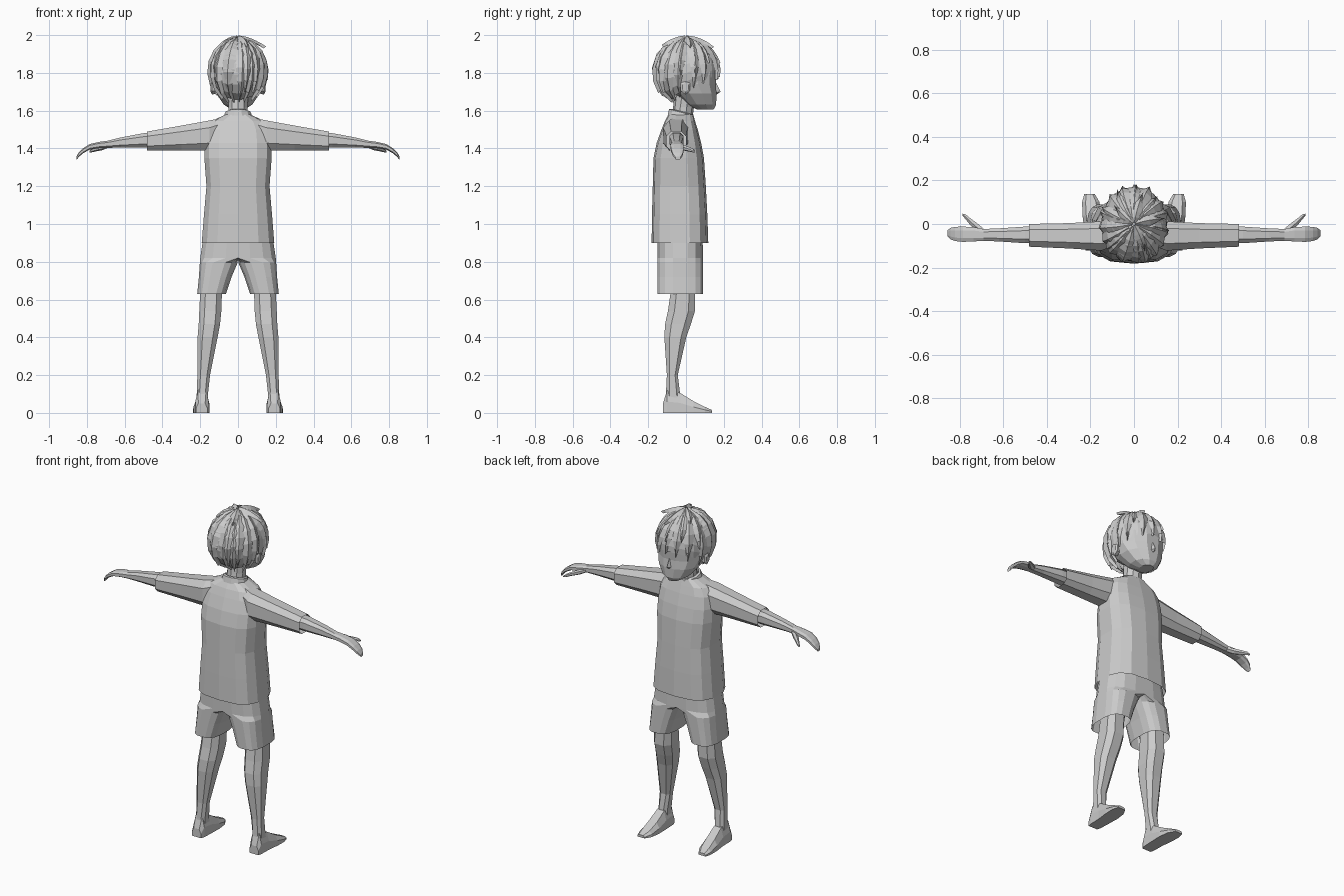
import bpy, bmesh, math, random
from mathutils import Vector

if "Cube" in bpy.data.objects:
    bpy.data.objects.remove(bpy.data.objects["Cube"])

random.seed(4)
clay = bpy.data.materials.new("light grey")
clay.diffuse_color = (0.6, 0.6, 0.6, 1)
clay.use_nodes = True
clay.node_tree.nodes["Principled BSDF"].inputs["Base Color"].default_value = clay.diffuse_color


def finish(name, bm, mirror=False, smooth=None):
    bmesh.ops.remove_doubles(bm, verts=bm.verts, dist=0.0005)
    bmesh.ops.recalc_face_normals(bm, faces=bm.faces)
    me = bpy.data.meshes.new(name)
    bm.to_mesh(me)
    bm.free()
    me.materials.append(clay)
    ob = bpy.data.objects.new(name, me)
    bpy.context.collection.objects.link(ob)
    if mirror:
        ob.modifiers.new("mirror", "MIRROR").use_clip = True
    return ob


def loft(name, rings, axis="z", n=10, power=0.75, caps=True, mirror=False, clamp=False, tilt=0):
    """Skin rings given as (position on axis, a min, a max, b min, b max)."""
    bm = bmesh.new()
    loops = []
    for t, a0, a1, b0, b1 in rings:
        loop = []
        for i in range(n):
            w = 2 * math.pi * (i + 0.5) / n
            c, s = math.cos(w), math.sin(w)
            k = math.cos(math.pi / n) ** power
            c = math.copysign(abs(c) ** power, c) / k
            s = math.copysign(abs(s) ** power, s)
            a = (a0 + a1) / 2 + (a1 - a0) / 2 * c
            b = (b0 + b1) / 2 + (b1 - b0) / 2 * s
            if clamp:
                a = max(a, 0)
            loop.append(bm.verts.new((a, b, t + tilt * b) if axis == "z" else (t, a, b)))
        loops.append(loop)
    for lo, hi in zip(loops, loops[1:]):
        for i in range(n):
            j = (i + 1) % n
            bm.faces.new((lo[i], lo[j], hi[j], hi[i]))
    if caps:
        bm.faces.new(loops[0])
        bm.faces.new(loops[-1])
    if clamp:  # open the centre seam
        seam = [f for f in bm.faces if all(v.co.x < 1e-4 for v in f.verts)]
        bmesh.ops.delete(bm, geom=seam, context="FACES")
    return finish(name, bm, mirror)


# Shirt body, collar and sleeves
loft("shirt", [
    (0.90, -.192, .192, -.182, .118), (1.05, -.18, .18, -.18, .113),
    (1.20, -.167, .167, -.176, .105), (1.35, -.178, .178, -.172, .095),
    (1.43, -.178, .178, -.155, .08), (1.50, -.168, .168, -.13, .062),
    (1.545, -.14, .14, -.112, .048), (1.58, -.065, .065, -.092, .038)],
    n=14, power=0.7, caps=False)
loft("collar", [(1.55, -.078, .078, -.10, .045), (1.585, -.066, .066, -.092, .042),
                (1.59, -.055, .055, -.08, .032)], n=12, power=1, caps=False, tilt=-0.25)
loft("sleeve", [
    (.05, -.085, .02, 1.46, 1.572), (.15, -.122, .012, 1.385, 1.553),
    (.30, -.112, .004, 1.385, 1.525), (.482, -.104, 0, 1.385, 1.492)],
    axis="x", n=8, caps=False, mirror=True)

# Shorts with open hems and a shared centre seam
loft("shorts", [
    (.63, .064, .216, -.152, .092), (.72, .034, .207, -.152, .092),
    (.795, .002, .202, -.152, .092), (.82, -.2, .2, -.152, .092),
    (.90, -.188, .188, -.152, .09), (1.0, -.165, .165, -.145, .085)],
    n=16, power=0.7, caps=False, mirror=True, clamp=True)

# Legs
loft("leg", [
    (.03, .158, .222, -.115, -.02), (.11, .158, .218, -.108, -.03),
    (.20, .148, .215, -.103, -.042), (.40, .108, .214, -.118, .005),
    (.47, .095, .208, -.115, .03), (.54, .088, .205, -.1, .052),
    (.64, .085, .2, -.085, .052), (.80, .06, .19, -.11, .06)],
    n=8, mirror=True)

# Foot: wedge from the heel to a thin toe
bm = bmesh.new()
sections = [(-.122, .162, .222, .05), (-.10, .155, .226, .12), (-.03, .152, .228, .105),
            (.04, .15, .236, .062), (.10, .158, .238, .032), (.138, .18, .228, .015)]
prev = None
for y, x0, x1, h in sections:
    m = (x1 - x0) * 0.2
    cur = [bm.verts.new(p) for p in ((x0, y, 0), (x1, y, 0), (x1, y, h * .5),
                                     (x1 - m, y, h), (x0 + m, y, h), (x0, y, h * .5))]
    if prev:
        for i in range(6):
            j = (i + 1) % 6
            bm.faces.new((prev[i], prev[j], cur[j], cur[i]))
    else:
        bm.faces.new(cur)
    prev = cur
bm.faces.new(prev)
finish("foot", bm, True)

# Forearm running into a drooping mitten hand
loft("forearm_and_hand", [
    (.40, -.088, -.012, 1.405, 1.488), (.50, -.088, -.012, 1.403, 1.483),
    (.62, -.08, -.02, 1.403, 1.46), (.69, -.077, -.023, 1.402, 1.442),
    (.735, -.08, -.014, 1.40, 1.436), (.785, -.082, -.012, 1.393, 1.424),
    (.82, -.078, -.013, 1.374, 1.402), (.842, -.07, -.018, 1.355, 1.38),
    (.856, -.055, -.03, 1.338, 1.358)], axis="x", n=8, mirror=True)
# Thumb
loft("thumb", [
    (.685, -.055, -.025, 1.405, 1.43), (.72, -.035, .004, 1.39, 1.42),
    (.75, -.006, .026, 1.385, 1.41), (.772, .022, .044, 1.38, 1.40),
    (.787, .038, .048, 1.378, 1.388)], axis="x", n=6, power=1, mirror=True)

# Neck and head
loft("neck", [(1.52, -.055, .055, -.08, .03), (1.62, -.05, .05, -.068, .042),
              (1.70, -.055, .055, -.06, .06)], n=10, power=1)
loft("head", [
    (1.607, -.035, .035, .055, .148), (1.632, -.075, .075, .0, .162),
    (1.69, -.115, .115, -.06, .165), (1.74, -.13, .13, -.12, .162),
    (1.80, -.136, .136, -.145, .168), (1.88, -.125, .125, -.14, .15),
    (1.94, -.085, .085, -.1, .1)], n=12, power=0.9)

# Nose
bm = bmesh.new()
v = [bm.verts.new(p) for p in ((0, .158, 1.75), (-.016, .155, 1.695), (.016, .155, 1.695),
                               (0, .183, 1.70), (0, .155, 1.68))]
for f in ((0, 1, 3), (0, 3, 2), (1, 4, 3), (3, 4, 2)):
    bm.faces.new([v[i] for i in f])
finish("nose", bm)

# Ears
loft("ear", [(.118, -.02, .02, 1.69, 1.75), (.138, -.028, .022, 1.685, 1.765),
             (.145, -.018, .014, 1.70, 1.75)], axis="x", n=6, power=1, mirror=True)


def scalp(az, el, lift=0.0):
    """Point on the hair ellipsoid; azimuth 0 is the face side."""
    r = 1 + lift
    return Vector((.155 * r * math.cos(el) * math.sin(az),
                   .175 * r * math.cos(el) * math.cos(az),
                   1.81 + .172 * r * math.sin(el)))


def hairline(az):
    return math.radians(-35 + 29 * math.cos(az))


# Hair cap, trimmed along the hairline
bm = bmesh.new()
cols, rows = 20, 8
grid = []
for i in range(cols):
    az = 2 * math.pi * i / cols
    low = hairline(az)
    grid.append([bm.verts.new(scalp(az, low + (math.pi / 2 - low) * k / rows, -.02))
                 for k in range(rows + 1)])
for i in range(cols):
    a, b = grid[i], grid[(i + 1) % cols]
    for k in range(rows):
        bm.faces.new((a[k], b[k], b[k + 1], a[k + 1]))
finish("hair_cap", bm)


def add_lock(bm, az, top, end, width, lift, flick):
    """Ridged strand tapering to a point along the scalp."""
    steps = 6
    prev = None
    for k in range(steps + 1):
        t = k / steps
        el = top + (end - top) * t
        w = width * (0.45 + 0.55 * math.sin(math.pi * min(t * 1.1, 1))) * (1 - t ** 4)
        mid = scalp(az + 0.12 * t, el, lift + flick * t ** 3)
        side = Vector((math.cos(az), -math.sin(az), 0)) * w
        out = (mid - Vector((0, 0, 1.81))).normalized()
        cur = [bm.verts.new(p) for p in (mid - side - out * .016, mid, mid + side - out * .016)]
        if prev:
            for j in (0, 1):
                bm.faces.new((prev[j], prev[j + 1], cur[j + 1], cur[j]))
        prev = cur


# Overlapping strands in two tiers
bm = bmesh.new()
for count, top, drop, width in ((15, 80, 8, .036), (11, 86, -22, .04)):
    for i in range(count):
        az = 2 * math.pi * (i + random.uniform(-.2, .2)) / count
        end = hairline(az) - math.radians(drop + random.uniform(-5, 5))
        add_lock(bm, az, math.radians(top), max(end, math.radians(-78)), width,
                 random.uniform(.03, .06), random.uniform(0, .06))
finish("hair_strands", bm)

# Crown tufts standing off the top
bm = bmesh.new()
for az, end, flick in ((1.3, 38, .14), (-1.0, 48, .06), (.2, 40, .07), (2.6, 45, .05)):
    add_lock(bm, az, math.radians(88), math.radians(end), .026, .09, flick)
finish("crown_tufts", bm)
